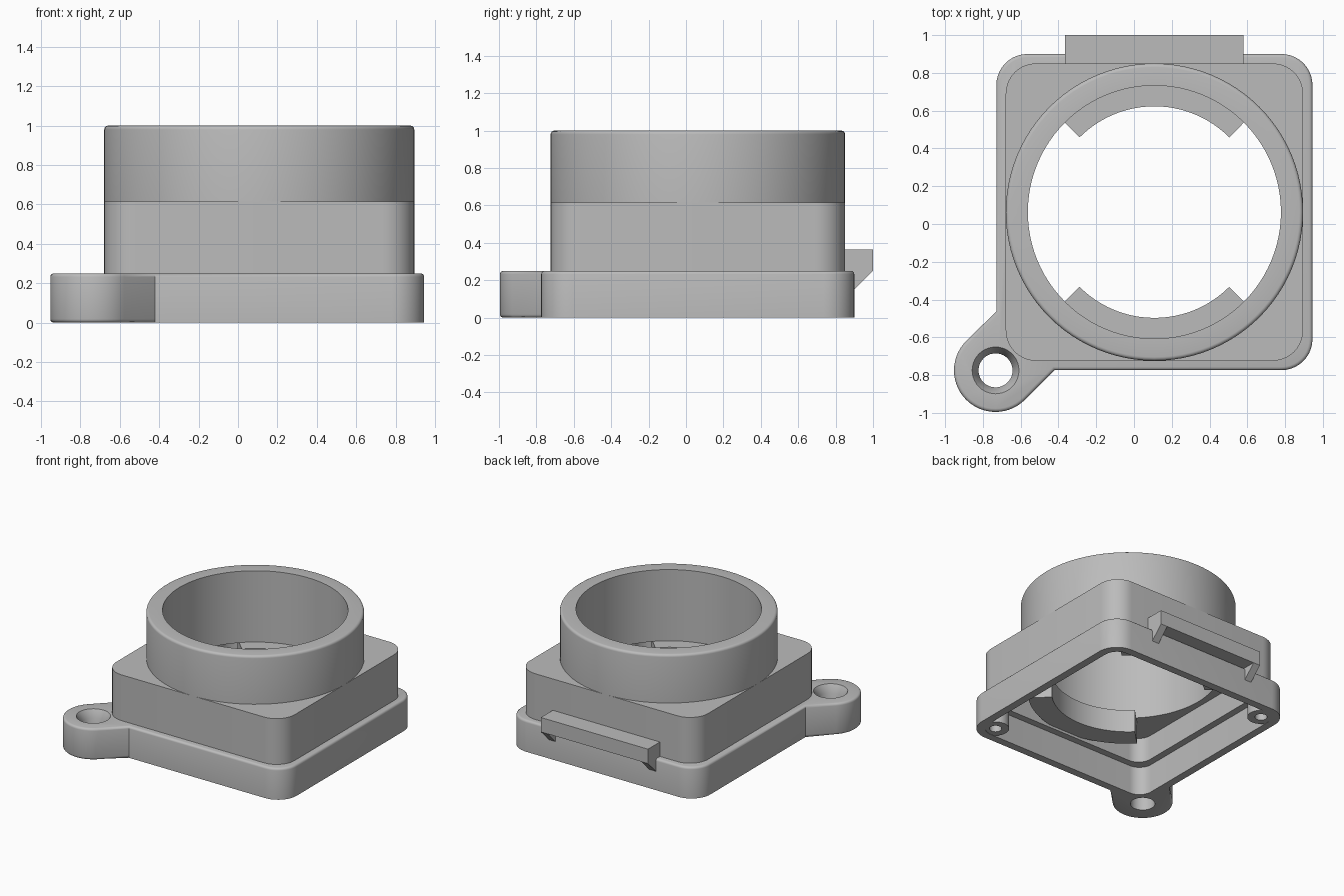
import bpy, bmesh
from math import cos, sin, radians, pi
from mathutils import Matrix, Vector

CX, CY = 0.108, 0.063          # axis of the bore
LUG = (-0.733, -0.775)

cube = bpy.data.objects.get("Cube")
if cube:
    bpy.data.objects.remove(cube, do_unlink=True)

grey = bpy.data.materials.new("plain_grey")
grey.use_nodes = True
colour = (0.5, 0.5, 0.5, 1)
grey.diffuse_color = colour
grey.node_tree.nodes["Principled BSDF"].inputs["Base Color"].default_value = colour


def make_object(name, bm):
    bmesh.ops.recalc_face_normals(bm, faces=bm.faces)
    mesh = bpy.data.meshes.new(name)
    bm.to_mesh(mesh)
    bm.free()
    mesh.materials.append(grey)
    obj = bpy.data.objects.new(name, mesh)
    bpy.context.collection.objects.link(obj)
    return obj


def arc(cx, cy, r, a0, a1, steps):
    angles = [radians(a0 + (a1 - a0) * i / steps) for i in range(steps + 1)]
    return [(cx + r * cos(a), cy + r * sin(a)) for a in angles]


def rounded_square(half, r, corners=(0, 1, 2, 3)):
    pts = []
    for k in corners:
        sx, sy = ((1, 1), (-1, 1), (-1, -1), (1, -1))[k]
        pts += arc(CX + sx * (half - r), CY + sy * (half - r), r, k * 90, k * 90 + 90, 10)
    return pts


def prism(name, pts, z0, z1, bevel=0, bevel_edge=None):
    """Extrude an outline upwards, optionally rounding the chosen rim edges."""
    bm = bmesh.new()
    face = bm.faces.new([bm.verts.new((x, y, z0)) for x, y in pts])
    top = bmesh.ops.extrude_face_region(bm, geom=[face])["geom"]
    verts = [v for v in top if isinstance(v, bmesh.types.BMVert)]
    bmesh.ops.translate(bm, verts=verts, vec=(0, 0, z1 - z0))
    bmesh.ops.recalc_face_normals(bm, faces=bm.faces)
    if bevel:
        edges = [e for e in bm.edges if bevel_edge(e)]
        bmesh.ops.bevel(bm, geom=edges, offset=bevel, segments=3, profile=0.5, affect='EDGES')
    return make_object(name, bm)


def lathe(name, profile, x, y, steps):
    """Spin a closed (radius, height) profile about a vertical axis."""
    bm = bmesh.new()
    verts = [bm.verts.new((r, 0, z)) for r, z in profile]
    edges = [bm.edges.new((v, verts[i - 1])) for i, v in enumerate(verts)]
    bmesh.ops.spin(bm, geom=verts + edges, cent=(0, 0, 0), axis=(0, 0, 1),
                   angle=2 * pi, steps=steps)
    bmesh.ops.remove_doubles(bm, verts=bm.verts, dist=0.0001)
    bmesh.ops.dissolve_degenerate(bm, edges=bm.edges, dist=0.0001)
    bmesh.ops.transform(bm, matrix=Matrix.Translation(Vector((x, y, 0))), verts=bm.verts)
    return make_object(name, bm)


def cut(obj, cutters):
    for cutter in cutters:
        cutter.hide_render = True
        mod = obj.modifiers.new("cut", 'BOOLEAN')
        mod.operation = 'DIFFERENCE'
        mod.solver = 'EXACT'
        mod.object = cutter
    graph = bpy.context.evaluated_depsgraph_get()
    mesh = bpy.data.meshes.new_from_object(obj.evaluated_get(graph))
    obj.modifiers.clear()
    obj.data = mesh
    for cutter in cutters:
        bpy.data.objects.remove(cutter, do_unlink=True)


parts = []

# Base frame with the screw lug on its front corner
outline = (rounded_square(0.837, 0.165, (0, 1))
           + [(CX - 0.837, -0.463)] + arc(*LUG, 0.22, 135, 315, 28)
           + [(-0.421, CY - 0.837)] + rounded_square(0.837, 0.165, (3,)))


def base_rim(e):
    zs = [v.co.z for v in e.verts]
    on_lug = all(v.co.x + v.co.y < -1.15 for v in e.verts)
    return min(zs) > 0.2 or (max(zs) < 0.01 and on_lug)


base = prism("base_frame", outline, 0, 0.25, 0.018, base_rim)
cut(base, [
    prism("base_cavity", rounded_square(0.775, 0.11), -0.1, 0.23),
    prism("base_opening", rounded_square(0.72, 0.11), 0.1, 0.4),
    lathe("lug_hole", [(0, -0.1), (0.09, -0.1), (0.09, 0.19), (0.125, 0.252),
                       (0.125, 0.4), (0, 0.4)], *LUG, 40),
])
parts.append(base)

# Square body with a cavity below and a round bore through its top
body = prism("square_body", rounded_square(0.787, 0.16), 0.235, 0.615)
cut(body, [
    prism("body_cavity", rounded_square(0.72, 0.11), 0.1, 0.43),
    prism("body_bore", arc(CX, CY, 0.67, 0, 356.25, 95), 0.3, 0.8),
])
parts.append(body)

# Round collar with a softened outer rim
rim = [(r, z) for r, z in arc(0.767, 0.98, 0.02, 0, 90, 4)]
parts.append(lathe("collar", [(0.67, 0.61), (0.787, 0.61)] + rim + [(0.67, 1.0)], CX, CY, 96))

# Two retaining tabs below the bore
for name, start in (("back_tab", 45), ("front_tab", 225)):
    pts = arc(CX, CY, 0.56, start, start + 90, 24) + arc(CX, CY, 0.735, start + 90, start, 24)
    parts.append(prism(name, pts, 0.25, 0.432))

# Screw bosses in two opposite corners
for name, s in (("right_back_boss", -1), ("left_front_boss", 1)):
    parts.append(lathe(name, [(0.045, 0.002), (0.1, 0.002), (0.1, 0.236), (0, 0.236),
                              (0, 0.19), (0.045, 0.19)], CX + s * 0.69, CY - s * 0.69, 32))


# Catch bar on the back, with a wedge bracket under each end
def side_profile(name, pts, x0, x1):
    bm = bmesh.new()
    face = bm.faces.new([bm.verts.new((x0, y, z)) for y, z in pts])
    end = bmesh.ops.extrude_face_region(bm, geom=[face])["geom"]
    bmesh.ops.translate(bm, vec=(x1 - x0, 0, 0),
                        verts=[v for v in end if isinstance(v, bmesh.types.BMVert)])
    return make_object(name, bm)


parts.append(side_profile("catch_bar", [(0.84, 0.25), (1, 0.25), (1, 0.365), (0.84, 0.365)],
                          -0.365, 0.58))
for name, x in (("right_catch_bracket", -0.365), ("left_catch_bracket", 0.52)):
    parts.append(side_profile(name, [(0.87, 0.14), (0.89, 0.14), (1, 0.25), (0.87, 0.25)],
                              x, x + 0.06))

# Smooth curved walls, keep hard edges crisp
bpy.ops.object.select_all(action='DESELECT')
for obj in parts:
    obj.select_set(True)
bpy.context.view_layer.objects.active = base
bpy.ops.object.shade_smooth_by_angle(angle=radians(32))
